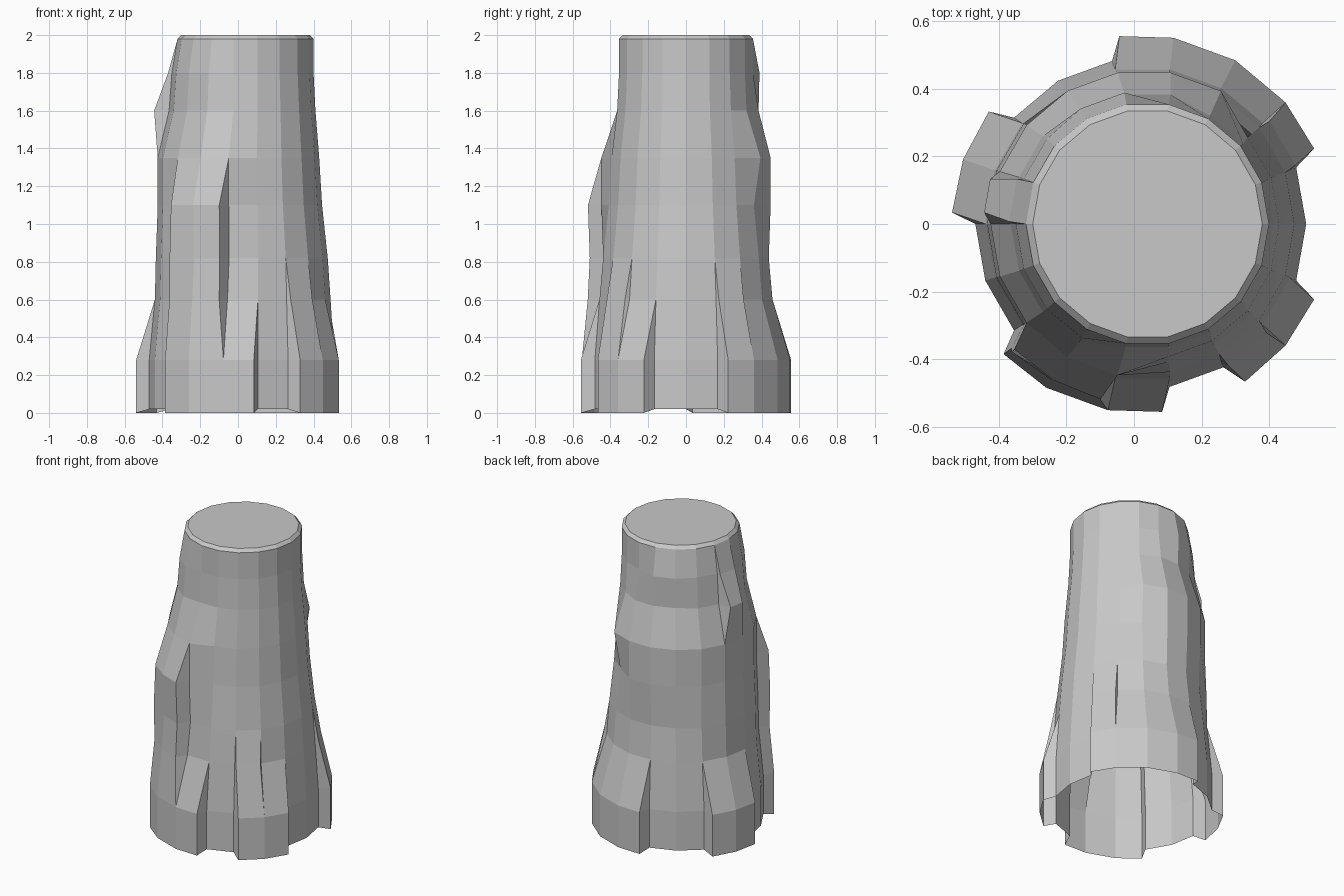
import bpy, bmesh
from math import cos, sin, radians

cube = bpy.data.objects.get("Cube")
if cube:
    bpy.data.objects.remove(cube, do_unlink=True)

SIDES = 18
STEP = 360 / SIDES

# Root feet as spans of panels around the trunk
FEET = [(1, 4), (7, 8), (11, 13), (15, 16)]


def feet(amount):
    return [(a, b, amount) for a, b in FEET]


# Each ring: height, centre x, radius,
# soft swellings (first column, last column, amount),
# sharp ridges (first panel, last panel, amount)
RINGS = [
    (2.0, 0.04, 0.34, [], []),
    (1.98, 0.04, 0.36, [], []),
    (1.8, 0.04, 0.36, [(5, 6, 0.035), (7, 12, 0.03)], [(8, 8, 0.02)]),
    (1.6, 0.04, 0.37, [(4, 6, 0.02), (7, 12, 0.035)], [(8, 8, 0.08)]),
    (1.35, 0.03, 0.40, [(3, 13, 0.055)], []),
    (1.1, 0.03, 0.415, [(4, 13, 0.04)], [(11, 12, 0.08)]),
    (0.82, 0.03, 0.445, [(7, 11, 0.02)], [(11, 12, 0.08)]),
    (0.6, 0.025, 0.465, [], [(11, 12, 0.07), (15, 15, 0.025), (1, 1, 0.02)]),
    (0.28, 0.02, 0.49, [], feet(0.07)),
    (0.02, 0.02, 0.49, [], feet(0.07)),
]


def spread(spans):
    values = [0.0] * SIDES
    for first, last, amount in spans:
        for i in range(first, last + 1):
            values[i % SIDES] = amount
    return values


def ring_verts(bm, z, cx, radius, swellings, ridges):
    """Two vertices per panel, so neighbouring panels can step in and out."""
    swell, ridge = spread(swellings), spread(ridges)
    verts = []
    for s in range(SIDES):
        for end in (0, 1):
            col = (s + end) % SIDES
            neighbour = ridge[(s + 1) % SIDES] if end else ridge[s - 1]
            lean = max(0, ridge[s] - neighbour) * 50
            angle = radians(col * STEP + (-lean if end else lean))
            r = radius + swell[col] + ridge[s]
            low = 0.02 if z < 0.1 and ridge[s] > 0 else 0
            verts.append(bm.verts.new((cx + r * cos(angle), r * sin(angle), z - low)))
    return verts


# Trunk shell: capped on top, open underneath
bm = bmesh.new()
rings = [ring_verts(bm, *ring) for ring in RINGS]
bm.faces.new(rings[0])
for upper, lower in zip(rings, rings[1:]):
    for i in range(len(upper)):
        j = (i + 1) % len(upper)
        bm.faces.new((upper[i], lower[i], lower[j], upper[j]))
bmesh.ops.remove_doubles(bm, verts=bm.verts, dist=0.0005)
bmesh.ops.recalc_face_normals(bm, faces=bm.faces)

mesh = bpy.data.meshes.new("trunk")
bm.to_mesh(mesh)
bm.free()
trunk = bpy.data.objects.new("trunk", mesh)
bpy.context.collection.objects.link(trunk)

# Plain grey material
grey = bpy.data.materials.new("light_grey")
grey.use_nodes = True
colour = (0.58, 0.58, 0.58, 1)
grey.diffuse_color = colour
grey.node_tree.nodes["Principled BSDF"].inputs["Base Color"].default_value = colour
mesh.materials.append(grey)
